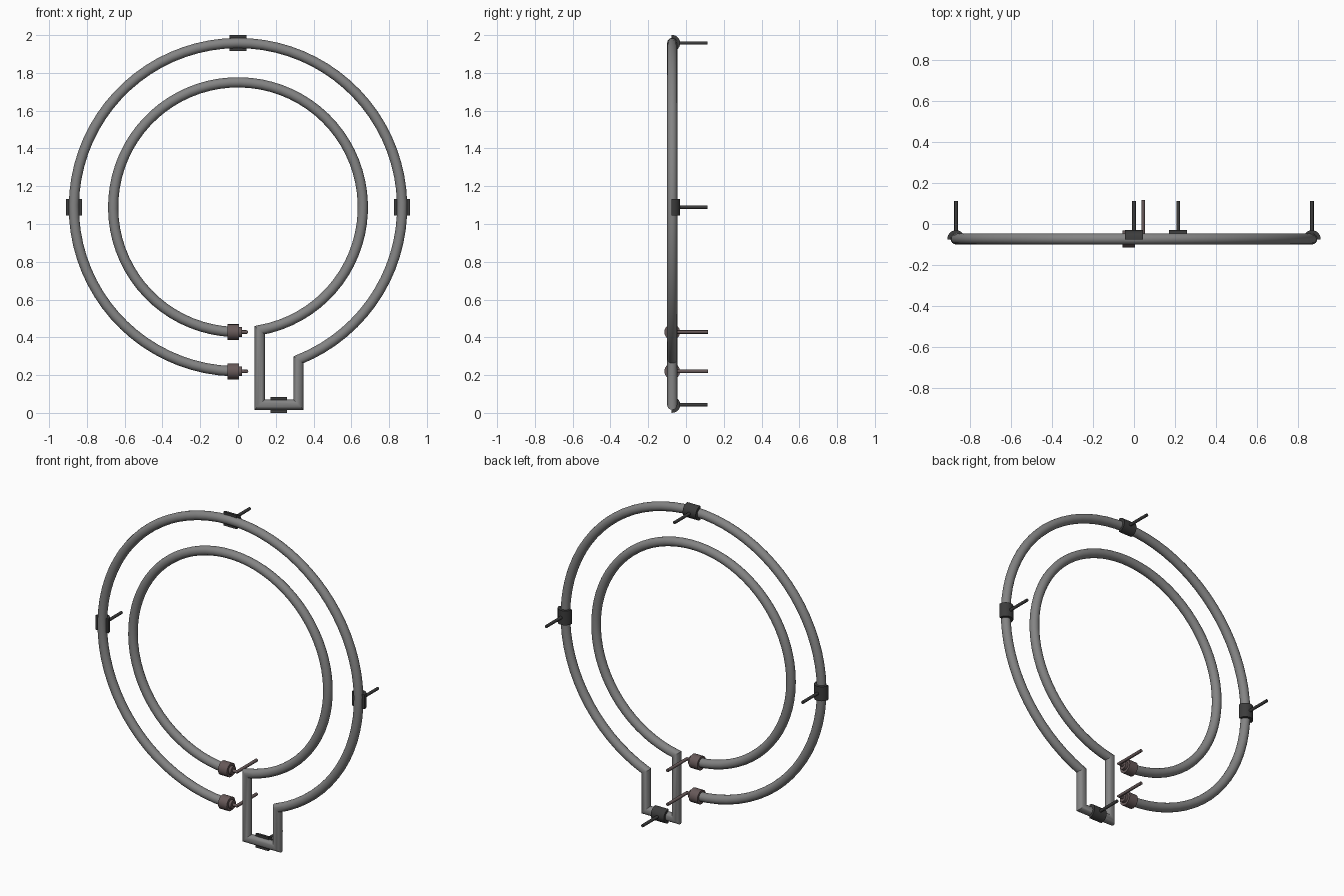
import bpy
import bmesh
from math import sin, cos, pi, asin, radians
from mathutils import Vector, Matrix

cube = bpy.data.objects.get("Cube")
if cube:
    bpy.data.objects.remove(cube)

Y = -0.073            # depth of the tube centre line
CENTRE = 1.089        # height of the ring centre
OUTER, INNER = 0.869, 0.661
TUBE = 0.027


def material(name, colour):
    m = bpy.data.materials.new(name)
    m.use_nodes = True
    m.diffuse_color = (*colour, 1)
    m.node_tree.nodes["Principled BSDF"].inputs["Base Color"].default_value = (*colour, 1)
    return m


GREY = material("tube grey", (0.23, 0.23, 0.23))
DARK = material("dark clamp grey", (0.045, 0.045, 0.045))
BROWN = material("brown grey", (0.135, 0.10, 0.10))


def finish(bm, name, mat):
    bmesh.ops.recalc_face_normals(bm, faces=bm.faces)
    mesh = bpy.data.meshes.new(name)
    bm.to_mesh(mesh)
    bm.free()
    mesh.materials.append(mat)
    obj = bpy.data.objects.new(name, mesh)
    bpy.context.collection.objects.link(obj)
    bpy.ops.object.select_all(action="DESELECT")
    obj.select_set(True)
    bpy.context.view_layer.objects.active = obj
    bpy.ops.object.shade_smooth_by_angle(angle=radians(35))
    return obj


def sweep(name, path, radius, up, mat, sides=16):
    """Round tube along a flat path with mitred corners; up is the plane normal."""
    bm = bmesh.new()
    rings = []
    for i, p in enumerate(path):
        before = (p - path[i - 1]).normalized() if i else None
        after = (path[i + 1] - p).normalized() if i < len(path) - 1 else None
        before, after = before or after, after or before
        tangent = (before + after).normalized()
        side = up.cross(tangent) / tangent.dot(before)
        rings.append([bm.verts.new(p + radius * (side * cos(a) + up * sin(a)))
                      for a in (2 * pi * k / sides for k in range(sides))])
    for r, s in zip(rings, rings[1:]):
        for k in range(sides):
            n = (k + 1) % sides
            bm.faces.new((r[k], r[n], s[n], s[k]))
    bm.faces.new(rings[0])
    bm.faces.new(rings[-1])
    return finish(bm, name, mat)


def arc(radius, start, end, steps=72):
    return [Vector((radius * cos(a), Y, CENTRE + radius * sin(a)))
            for a in (start + (end - start) * i / steps for i in range(steps + 1))]


def angle_at(radius, x):
    """Angle on the lower half of a ring at the given x."""
    return asin(x / radius) - pi / 2


# Double ring tube, joined by the square neck at the bottom
END_X, NECK_IN, NECK_OUT, FOOT = -0.03, 0.115, 0.32, 0.043
path = arc(OUTER, angle_at(OUTER, END_X) + 2 * pi, angle_at(OUTER, NECK_OUT))
path += [Vector((NECK_OUT, Y, FOOT)), Vector((NECK_IN, Y, FOOT))]
path += arc(INNER, angle_at(INNER, NECK_IN), angle_at(INNER, END_X) + 2 * pi)
sweep("ring_tube", path, TUBE, Vector((0, 1, 0)), GREY)


# Clamps: half shells behind the tube, each with a mounting post
def clamp(name, x, z, turn):
    bm = bmesh.new()
    angles = [radians(-5 + 190 * i / 16) for i in range(17)]
    shell = [(0.0425, a) for a in angles] + [(TUBE - 0.001, a) for a in reversed(angles)]
    half = 0.044
    ends = [[bm.verts.new((h, r * sin(a), r * cos(a))) for r, a in shell]
            for h in (-half, half)]
    count = len(shell)
    for k in range(count):
        n = (k + 1) % count
        bm.faces.new((ends[0][k], ends[0][n], ends[1][n], ends[1][k]))
    for end in ends:
        for k in range(16):
            bm.faces.new((end[k], end[k + 1], end[count - 2 - k], end[count - 1 - k]))
    bm.transform(Matrix.Translation((x, Y, z)) @ Matrix.Rotation(turn, 4, "Y"))
    finish(bm, name + "_clamp", DARK)
    sweep(name + "_post", [Vector((x, Y + 0.033, z)), Vector((x, 0.113, z))],
          0.009, Vector((0, 0, 1)), DARK, 12)


clamp("top", 0, CENTRE + OUTER, 0)
clamp("left", OUTER, CENTRE, pi / 2)
clamp("right", -OUTER, CENTRE, pi / 2)
clamp("bottom", 0.216, FOOT, 0)

# End connectors: collar, stepped nose and a pin bent backwards
for name, radius in (("outer", OUTER), ("inner", INNER)):
    z = CENTRE - radius
    up = Vector((0, 0, 1))
    for part, x0, x1, r in (("collar", -0.055, 0.004, 0.042), ("nose", 0.003, 0.02, 0.026)):
        sweep(f"{name}_{part}", [Vector((x0, Y, z)), Vector((x1, Y, z))], r, up, BROWN)
    sweep(name + "_pin", [Vector((0.01, Y, z)), Vector((0.045, Y, z)),
                          Vector((0.045, 0.116, z))], 0.0095, up, BROWN, 12)
